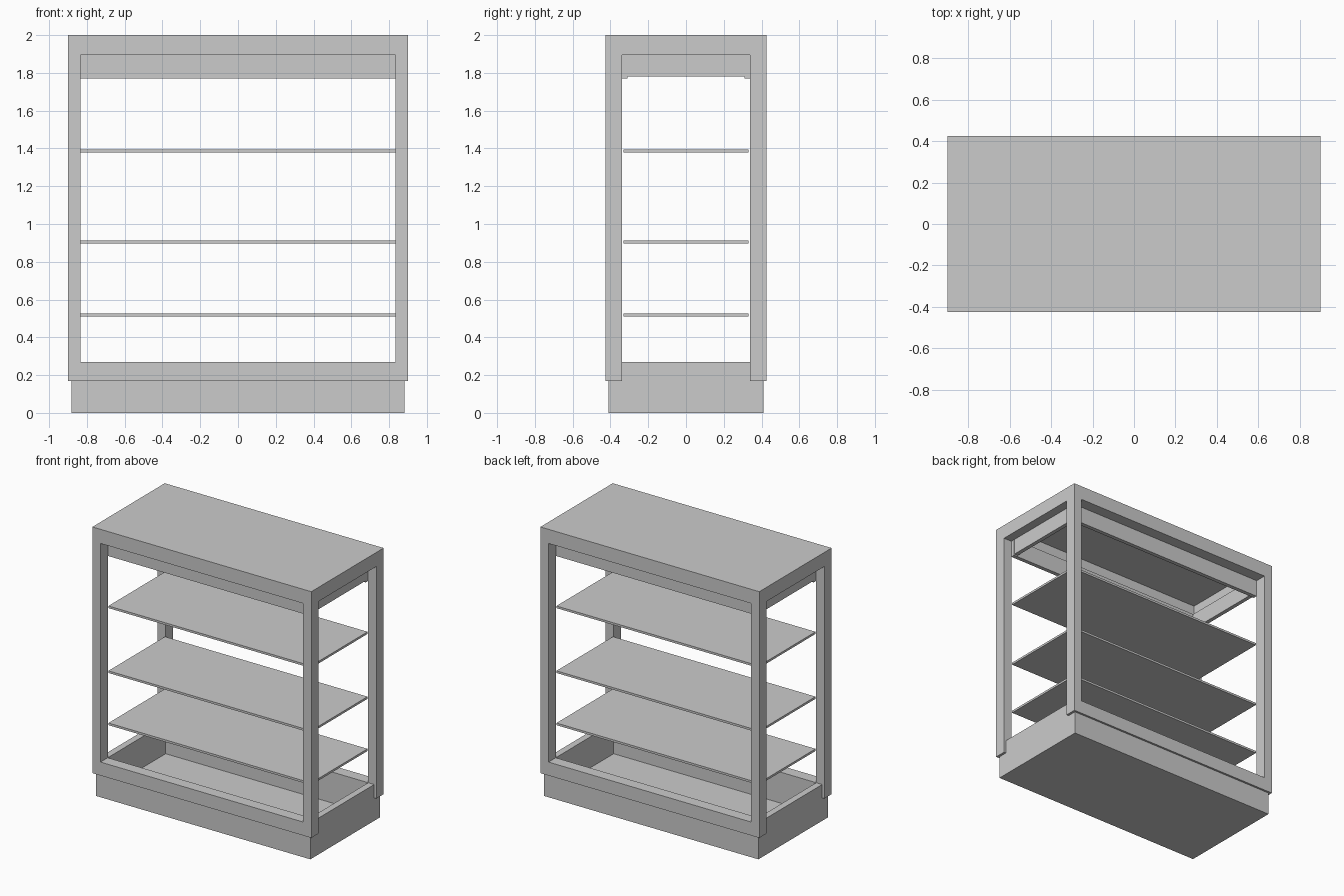
import bpy, bmesh

if "Cube" in bpy.data.objects:
    bpy.data.objects.remove(bpy.data.objects["Cube"])


def box(name, x, y, z):
    """Axis-aligned box from (min, max) ranges."""
    bm = bmesh.new()
    bmesh.ops.create_cube(bm, size=1)
    for v in bm.verts:
        v.co = [r[0] if c < 0 else r[1] for c, r in zip(v.co, (x, y, z))]
    me = bpy.data.meshes.new(name)
    bm.to_mesh(me)
    bm.free()
    ob = bpy.data.objects.new(name, me)
    bpy.context.collection.objects.link(ob)
    return ob


def span(a, b, s):
    """Range a..b mirrored to side s."""
    return tuple(sorted((a * s, b * s)))


X, Y = 0.90, 0.425        # outer frame
IX, IY = 0.833, 0.34      # openings
BX, BY = 0.882, 0.41      # plinth
TOP, LOW = 1.895, 0.27    # opening heights

# Plinth tray: floor and four walls
box("plinth_floor", (-BX, BX), (-BY, BY), (0, 0.04))
for s, side in ((-1, "front"), (1, "back")):
    box(f"plinth_{side}_wall", (-BX, BX), span(IY, BY, s), (0.04, 0.17))
    # Rails of the display frame
    box(f"{side}_bottom_rail", (-IX, IX), span(IY, Y, s), (0.17, LOW))
    box(f"{side}_top_rail", (-X, X), span(IY, Y, s), (TOP, 2))
    # Light housing boards under the top
    box(f"{side}_light_board", (-IX, IX), span(0.31, IY, s), (1.77, TOP + 0.005))
    for t, hand in ((-1, "left"), (1, "right")):
        box(f"{side}_{hand}_post", span(IX, X, t), span(IY, Y, s), (0.17, TOP))

for t, hand in ((-1, "left"), (1, "right")):
    box(f"plinth_{hand}_wall", span(IX, BX, t), (-IY, IY), (0.04, LOW))
    box(f"{hand}_top_rail", span(IX, X, t), (-IY, IY), (TOP, 2))
    box(f"{hand}_light_board", span(0.80, IX - 0.003, t), (-0.31, 0.31), (1.78, TOP + 0.005))

# Thin lid closing the top frame
box("top_panel", (-IX, IX), (-IY, IY), (1.99, 2))

# Shelves
for i, z in enumerate((0.517, 0.905, 1.387)):
    box(f"shelf_{i + 1}", (-IX, IX), (-0.332, 0.332), (z - 0.008, z + 0.008))
